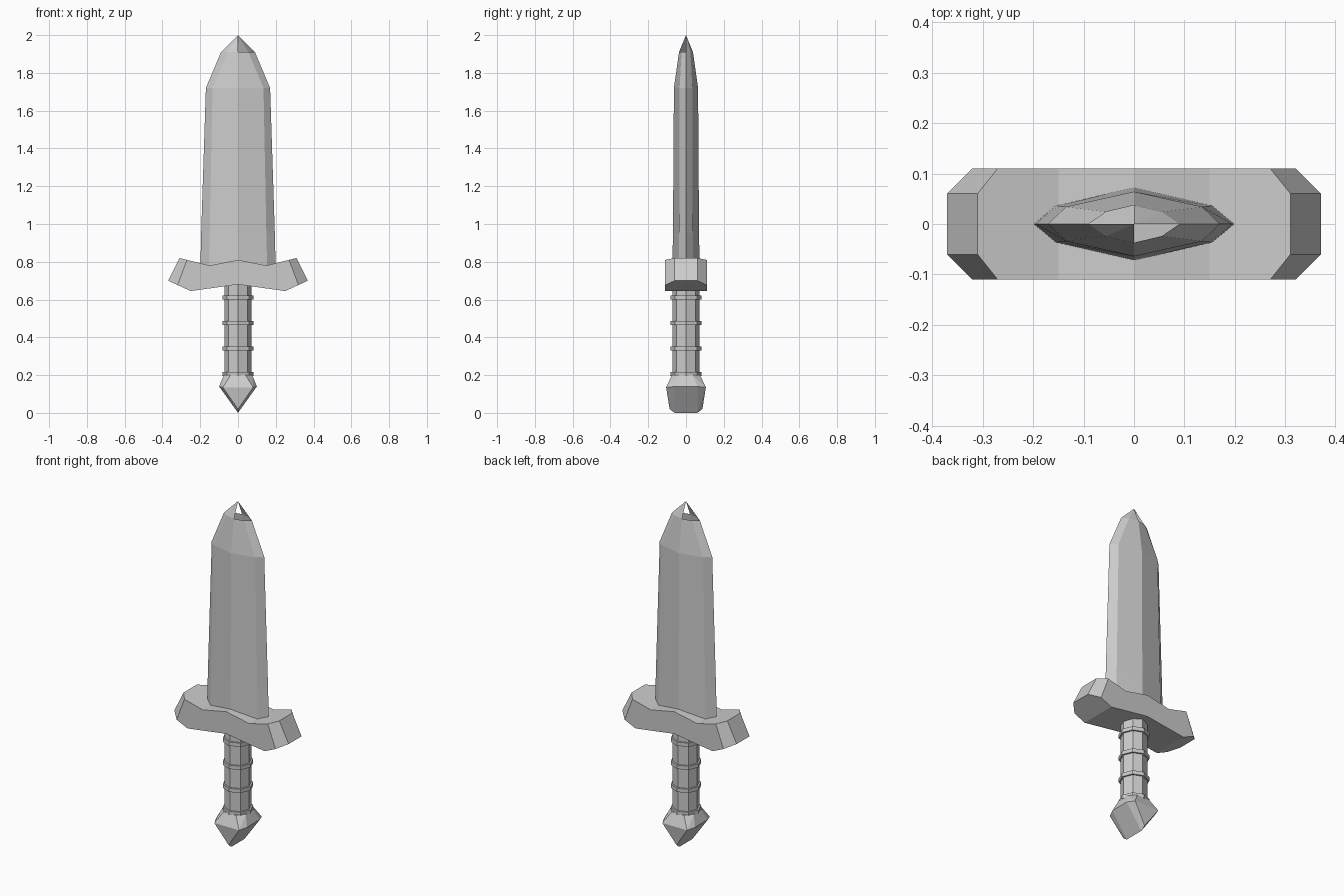
import bpy, bmesh
from math import cos, sin, pi

cube = bpy.data.objects.get("Cube")
if cube:
    bpy.data.objects.remove(cube, do_unlink=True)

steel = bpy.data.materials.new("plain_grey")
GREY = (0.6, 0.6, 0.6, 1)
steel.use_nodes = True
steel.diffuse_color = GREY
steel.node_tree.nodes["Principled BSDF"].inputs["Base Color"].default_value = GREY


def finish(bm, name, normals=True):
    if normals:
        bmesh.ops.recalc_face_normals(bm, faces=bm.faces[:])
    mesh = bpy.data.meshes.new(name)
    bm.to_mesh(mesh)
    bm.free()
    mesh.materials.append(steel)
    obj = bpy.data.objects.new(name, mesh)
    bpy.context.collection.objects.link(obj)
    return obj


def loft(bm, rings, caps=True):
    """Bridge closed rings of points, lowest first."""
    loops = [[bm.verts.new(p) for p in ring] for ring in rings]
    n = len(loops[0])
    for low, high in zip(loops, loops[1:]):
        for i in range(n):
            j = (i + 1) % n
            bm.faces.new((low[i], low[j], high[j], high[i]))
    if caps:
        bm.faces.new(loops[0][::-1])
        bm.faces.new(loops[-1])
    return loops


def octagon(radius, z):
    return [(radius * cos(i * pi / 4), radius * sin(i * pi / 4), z) for i in range(8)]


# Blade: flattened eight-sided section (edge width, bevel x, bevel y, ridge y)
def blade_section(z, w, bx, by, ridge):
    return [(w, 0, z), (bx, by, z), (0, ridge, z), (-bx, by, z),
            (-w, 0, z), (-bx, -by, z), (0, -ridge, z), (bx, -by, z)]


bm = bmesh.new()
loops = loft(bm, [
    blade_section(0.74, 0.2, 0.155, 0.037, 0.073),
    blade_section(0.95, 0.195, 0.15, 0.036, 0.069),
    blade_section(1.72, 0.17, 0.135, 0.034, 0.064),
    blade_section(1.91, 0.09, 0.055, 0.024, 0.037),
], caps=False)
bm.faces.new(loops[0][::-1])
# Tip: two opposite quadrants are left open
apex = bm.verts.new((0, 0, 2))
for i in (0, 1, 4, 5):
    bm.faces.new((loops[-1][i], loops[-1][i + 1], apex))
finish(bm, "blade", normals=False)

# Guard: winged profile lofted along y, with chamfered ends
def guard_section(y, top, end):
    half = [(0.15, 0.78), top, end, (0.25, 0.645)]
    ring = [(0, 0.81)] + half + [(0, 0.68)] + [(-x, z) for x, z in half[::-1]]
    return [(x, y, z) for x, z in ring]


narrow, wide = ((0.27, 0.81), (0.32, 0.677)), ((0.31, 0.82), (0.37, 0.70))
bm = bmesh.new()
loft(bm, [guard_section(y, *ends) for y, ends in
          ((-0.11, narrow), (-0.06, wide), (0.06, wide), (0.11, narrow))])
finish(bm, "guard")

# Grip with raised rings
bm = bmesh.new()
loft(bm, [octagon(0.072, 0.18), octagon(0.072, 0.7)])
finish(bm, "grip")
for i in range(4):
    z = 0.205 + i * 0.135
    bm = bmesh.new()
    loft(bm, [octagon(0.082, z - 0.011), octagon(0.082, z + 0.011)])
    finish(bm, "grip_ring_%d" % (i + 1))

# Pommel: faceted wedge, hull of mirrored corner points
bm = bmesh.new()
corners = [(0.075, 0.035, 0.2), (0.04, 0.075, 0.2), (0.1, 0.06, 0.14),
           (0.08, 0.105, 0.135), (0, 0.06, 0), (0, 0.087, 0.02)]
points = {(sx * x, sy * y, z) for x, y, z in corners for sx in (-1, 1) for sy in (-1, 1)}
for p in sorted(points):
    bm.verts.new(p)
bmesh.ops.convex_hull(bm, input=bm.verts[:])
finish(bm, "pommel")
